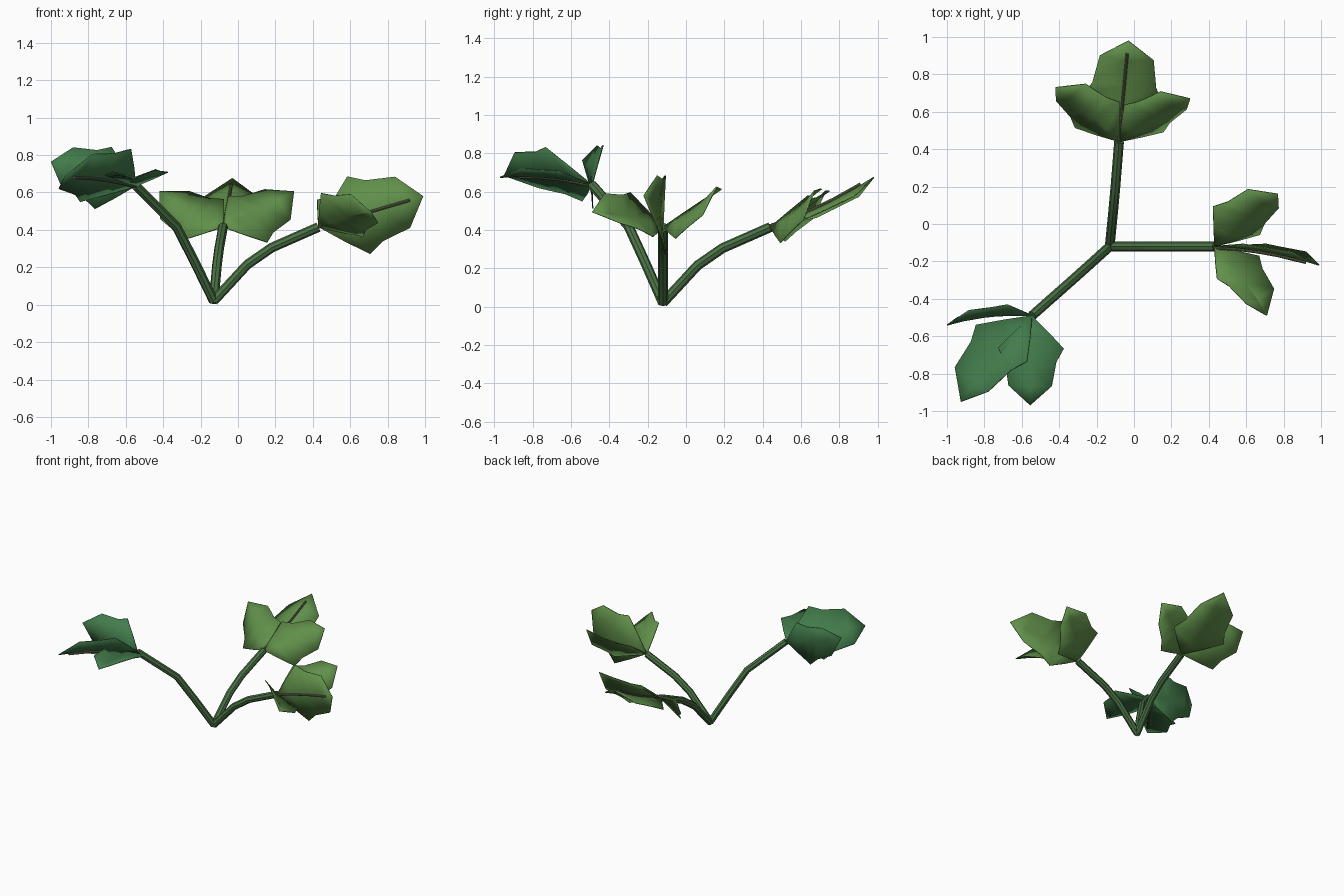
import bpy
from mathutils import Vector as V

if "Cube" in bpy.data.objects:
    bpy.data.objects.remove(bpy.data.objects["Cube"])

def material(name, rgb):
    m = bpy.data.materials.new(name)
    m.diffuse_color = (*rgb, 1)
    m.use_nodes = True
    m.node_tree.nodes["Principled BSDF"].inputs["Base Color"].default_value = m.diffuse_color
    return m

STEM = material("stem_green", (0.07, 0.17, 0.06))
RIB = material("rib_green", (0.13, 0.16, 0.08))
LIGHT = material("leaf_green", (0.12, 0.28, 0.07))
DEEP = material("leaf_deep_green", (0.055, 0.20, 0.07))

def tube(name, points, radius, mat):
    """Eight-sided tube along a list of points, converted to a mesh."""
    cu = bpy.data.curves.new(name, 'CURVE')
    cu.dimensions = '3D'
    cu.bevel_depth, cu.bevel_resolution, cu.use_fill_caps = radius, 2, True
    sp = cu.splines.new('POLY')
    sp.points.add(len(points) - 1)
    for p, q in zip(sp.points, points):
        p.co = (*q, 1)
    cu.materials.append(mat)
    ob = bpy.data.objects.new(name, cu)
    bpy.context.collection.objects.link(ob)
    finish(ob, True)

def finish(ob, convert=False):
    bpy.ops.object.select_all(action='DESELECT')
    ob.select_set(True)
    bpy.context.view_layer.objects.active = ob
    if convert:
        bpy.ops.object.convert(target='MESH')
    bpy.ops.object.shade_smooth_by_angle()

# Half outline of a leaflet: along the midrib, half width, midrib position
OUTLINE = [(0.18, 0.185, 0.20), (0.37, 0.365, 0.40), (0.52, 0.285, 0.55), (0.79, 0.24, 0.79)]

def frame(tip, side):
    u = V(tip)
    length = u.length
    u.normalize()
    v = V(side)
    v = (v - u * v.dot(u)).normalized()
    return length, u, v, u.cross(v)

def leaflet(name, base, tip, side, mat):
    """Lobed leaflet with drooping edges, tip bent toward its upper face."""
    L, u, v, n = frame(tip, side)
    base = V(base)
    at = lambda a, b, w: base + u * a * L + v * b * L + n * w
    verts = [base]
    for a, b, m in OUTLINE:
        edge = -0.05 * min(1, a / 0.37)
        mid = -0.08 * m * (1 - m)
        verts += [at(a, b, edge), at(m, 0, mid), at(a, -b, edge)]
    verts.append(at(1, 0, 0))
    faces = [(0, 2, 1), (0, 3, 2)]
    for i in range(1, 10, 3):
        faces += [(i, i + 1, i + 4, i + 3), (i + 1, i + 2, i + 5, i + 4)]
    faces += [(10, 11, 13), (11, 12, 13)]
    me = bpy.data.meshes.new(name)
    me.from_pydata(verts, [], faces)
    me.materials.append(mat)
    ob = bpy.data.objects.new(name, me)
    bpy.context.collection.objects.link(ob)
    sol = ob.modifiers.new("thickness", 'SOLIDIFY')
    sol.thickness, sol.offset = 0.006, 0
    finish(ob)

def rib(name, base, tip, side):
    L, u, v, n = frame(tip, side)
    pts = [V(base) + u * t * L + n * (0.008 - 0.08 * t * (1 - t)) for t in (0, 0.2, 0.4, 0.6, 0.87)]
    tube(name, pts, 0.008, RIB)

# Each branch: stem path, leaf colour, then centre and two side leaflets (tip vector, width vector)
ROOT = (-0.13, -0.12, 0.02)
BRANCHES = {
    "right": ([ROOT, (0.05, -0.12, 0.215), (0.18, -0.12, 0.305), (0.43, -0.12, 0.415)], LIGHT,
              [((0.56, -0.10, 0.165), (-0.28, 0, 0.96)),
               ((0.28, -0.37, 0.08), (-0.25, -0.11, 0.24)),
               ((0.34, 0.28, 0.21), (-0.23, 0.14, 0.19))]),
    "back": ([ROOT, (-0.112, 0.06, 0.215), (-0.10, 0.19, 0.305), (-0.08, 0.44, 0.415)], LIGHT,
             [((0.05, 0.54, 0.26), (-1, 0.09, 0)),
              ((0.38, 0.23, 0.19), (-0.225, 0.14, 0.245)),
              ((-0.34, 0.29, 0.19), (-0.25, -0.12, -0.21))]),
    "front_left": ([ROOT, (-0.235, -0.215, 0.235), (-0.33, -0.30, 0.42), (-0.545, -0.49, 0.635)], DEEP,
                   [((-0.38, -0.46, 0.05), (-0.66, 0.39, -0.63)),
                    ((-0.01, -0.48, 0.04), (-1, 0, -0.05)),
                    ((-0.455, -0.05, 0.13), (-0.2, -0.15, -0.97))]),
}

for key, (path, mat, leaves) in BRANCHES.items():
    tube(key + "_stem", path, 0.026, STEM)
    rib(key + "_midrib", path[-1], *leaves[0])
    for part, (tip, side) in zip(("centre", "side_a", "side_b"), leaves):
        leaflet(f"{key}_leaflet_{part}", path[-1], tip, side, mat)
